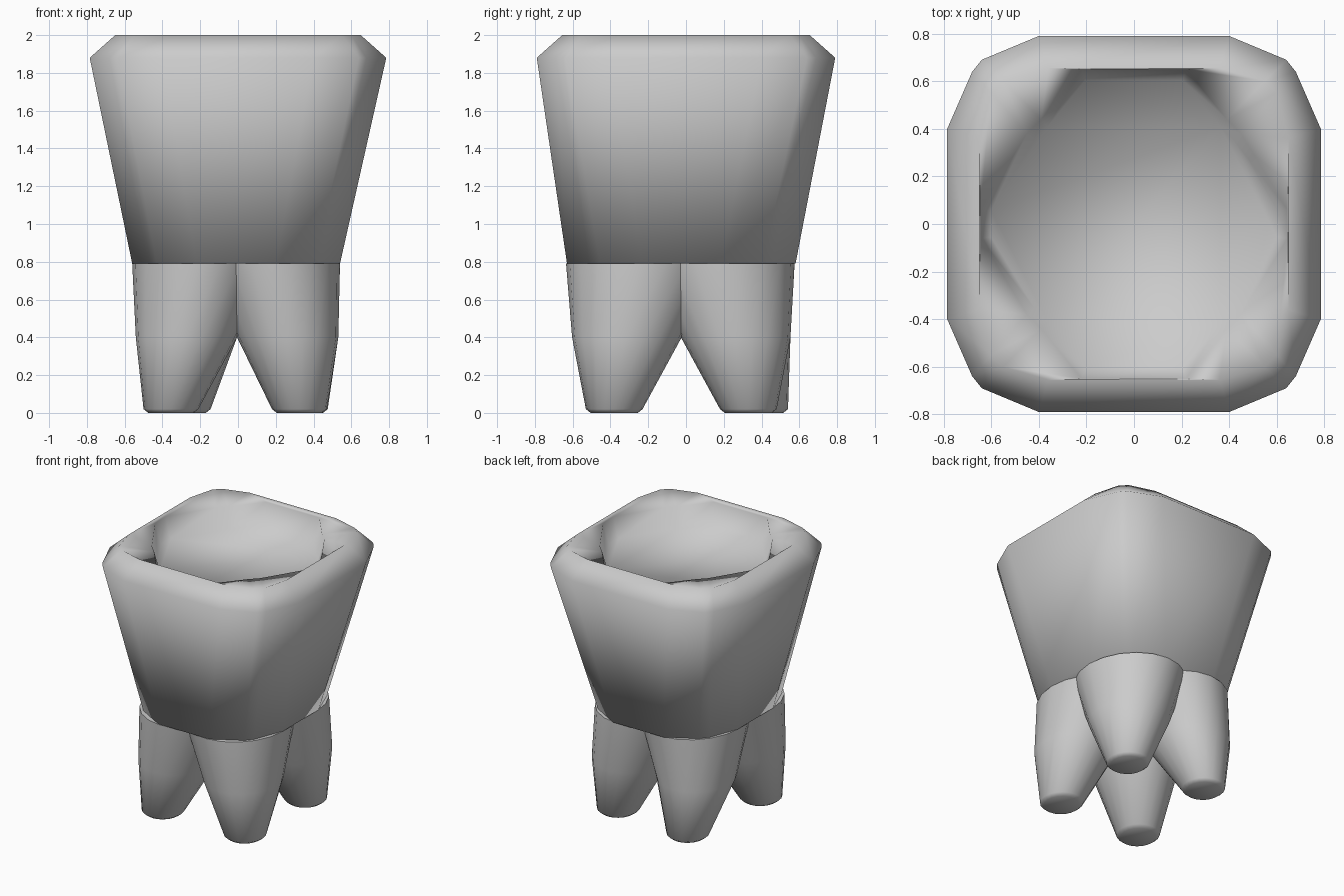
import bpy, bmesh, math

if "Cube" in bpy.data.objects:
    bpy.data.objects.remove(bpy.data.objects["Cube"])


def loft(name, rings, angle):
    """Skin a stack of equal-length point rings and cap both ends."""
    bm = bmesh.new()
    loops = [[bm.verts.new(p) for p in ring] for ring in rings]
    n = len(loops[0])
    for a, b in zip(loops, loops[1:]):
        for i in range(n):
            j = (i + 1) % n
            bm.faces.new((a[i], a[j], b[j], b[i]))
    bm.faces.new(loops[0][::-1])
    bm.faces.new(loops[-1])
    bmesh.ops.recalc_face_normals(bm, faces=bm.faces)
    me = bpy.data.meshes.new(name)
    bm.to_mesh(me)
    bm.free()
    ob = bpy.data.objects.new(name, me)
    bpy.context.collection.objects.link(ob)
    bpy.ops.object.select_all(action='DESELECT')
    ob.select_set(True)
    bpy.context.view_layer.objects.active = ob
    bpy.ops.object.shade_smooth_by_angle(angle=math.radians(angle))
    return ob


def square_ring(quarter, z, cx=0, cy=0, s=1):
    """Mirror a quarter outline (from +x side to +y side) into a full ring."""
    q = quarter
    pts = (q + [(-x, y) for x, y in q[::-1]]
           + [(-x, -y) for x, y in q] + [(x, -y) for x, y in q[::-1]])
    return [(x * s + cx, y * s + cy, z) for x, y in pts]


def oval_ring(cx, cy, rx, ry, z, n=20):
    return [(cx + rx * math.cos(2 * math.pi * i / n),
             cy + ry * math.sin(2 * math.pi * i / n), z) for i in range(n)]


# Crown: flared walls, bevelled rim, flat corner ledges and a shallow flat floor
bottom = [(.55, .21), (.465, .43), (.42, .485), (.21, .605)]
wide = [(.785, .40), (.68, .64), (.64, .69), (.40, .79)]
rim = [(.65, .36), (.60, .55), (.55, .60), (.36, .655)]
diamond = [(.645, .06), (.45, .38), (.39, .44), (.22, .65)]
loft("crown", [
    square_ring(bottom, .79, -.01, -.025),
    square_ring(wide, 1.88),
    square_ring(rim, 2.0),
    square_ring(diamond, 1.97),
    square_ring(diamond, 1.82, s=.93),
], 89)

# Four splayed conical roots that merge under the crown
roots = {
    "root_front_left": (-1, -1, -.355, -.38),
    "root_front_right": (1, -1, .325, -.38),
    "root_back_left": (-1, 1, -.29, .39),
    "root_back_right": (1, 1, .33, .33),
}
for name, (sx, sy, tx, ty) in roots.items():
    mx, my = .268 * sx - .005, .288 * sy - .025
    ux, uy = .19 * sx - .01, .20 * sy - .03
    loft(name, [
        oval_ring(tx, ty, .12, .125, 0),
        oval_ring(tx, ty, .145, .15, .02),
        oval_ring(mx, my, .268, .29, .40),
        oval_ring(ux, uy, .36, .405, .79),
    ], 70)
